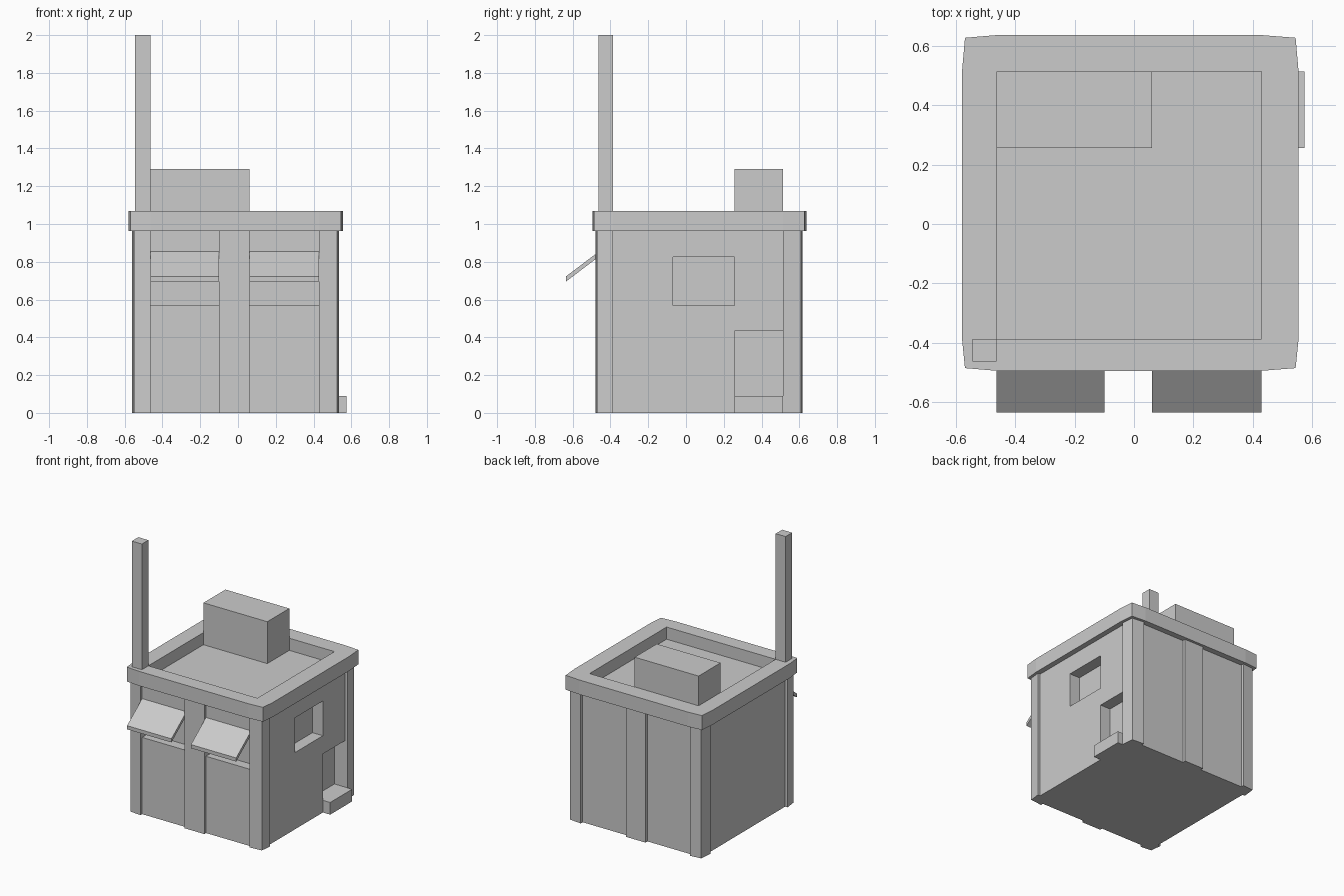
import bpy, bmesh

if "Cube" in bpy.data.objects:
    bpy.data.objects.remove(bpy.data.objects["Cube"])

# Key plan lines shared by all parts
XL, XR, YF, YB = -0.463, 0.43, -0.387, 0.514      # inner lines of corner piers
BAYS = [(XL, -0.10), (0.06, XR)]                  # two bays on front and back


def prism(name, pts, lo, hi, axis='z'):
    """Extrude a closed 2D profile: (x, y) along z, or (y, z) along x."""
    def at(p, h):
        return (p[0], p[1], h) if axis == 'z' else (h, p[0], p[1])
    bm = bmesh.new()
    a = [bm.verts.new(at(p, lo)) for p in pts]
    b = [bm.verts.new(at(p, hi)) for p in pts]
    bm.faces.new(a)
    bm.faces.new(b)
    for i in range(len(pts)):
        j = (i + 1) % len(pts)
        bm.faces.new((a[i], a[j], b[j], b[i]))
    bmesh.ops.recalc_face_normals(bm, faces=bm.faces)
    me = bpy.data.meshes.new(name)
    bm.to_mesh(me)
    bm.free()
    ob = bpy.data.objects.new(name, me)
    bpy.context.collection.objects.link(ob)
    return ob


def box(name, x0, x1, y0, y1, z0, z1):
    return prism(name, [(x0, y0), (x1, y0), (x1, y1), (x0, y1)], z0, z1)


def cut(target, cutter):
    """Subtract a cutter and discard it."""
    cutter.hide_render = True
    mod = target.modifiers.new("opening", 'BOOLEAN')
    mod.operation = 'DIFFERENCE'
    mod.solver = 'EXACT'
    mod.object = cutter
    bpy.context.view_layer.objects.active = target
    bpy.ops.object.modifier_apply(modifier=mod.name)
    bpy.data.objects.remove(cutter, do_unlink=True)


# Walls with recessed windows and a doorway
walls = box("walls", -0.54, 0.515, -0.46, 0.594, 0, 0.98)
for x0, x1 in BAYS:
    cut(walls, box("front_window_cutter", x0, x1, -0.6, YF, 0.568, 0.825))
cut(walls, box("side_window_cutter", XR, 0.7, -0.07, 0.257, 0.568, 0.825))
cut(walls, box("door_cutter", XR, 0.7, 0.257, YB, 0.05, 0.433))

# Corner piers, with slightly drawn-in outer corners
for sx, xi, xo in (("left", XL, -0.56), ("right", XR, 0.535)):
    for sy, yi, yo in (("front", YF, -0.48), ("back", YB, 0.617)):
        kx = xo + (0.01 if xo < 0 else -0.01)
        ky = yo + (0.009 if yo < 0 else -0.009)
        prism(f"{sy}_{sx}_pier", [(xi, yi), (xi, yo), (kx, ky), (xo, yi)], 0, 0.97)

# Middle piers on front and back
box("front_middle_pier", -0.10, 0.06, -0.48, YF, 0, 0.97)
box("back_middle_pier", -0.10, 0.06, YB, 0.617, 0, 0.97)

# Parapet ring around the sunken roof
parapet = prism("parapet", [
    (XL, -0.495), (XR, -0.495), (0.545, -0.486), (0.555, YF),
    (0.555, YB), (0.545, 0.628), (XR, 0.637), (XL, 0.637),
    (-0.57, 0.628), (-0.58, YB), (-0.58, YF), (-0.57, -0.486)], 0.963, 1.07)
cut(parapet, box("roof_cutter", XL, XR, YF, YB, 0.9, 1.2))

# Roof equipment
box("roof_unit", XL, 0.06, 0.257, YB, 0.97, 1.29)
box("mast", -0.545, XL, -0.463, YF, 1.06, 2.0)

# Sloped awnings over the front windows
for side, (x0, x1) in zip(("left", "right"), BAYS):
    prism(f"{side}_awning", [(-0.46, 0.855), (-0.636, 0.722), (-0.636, 0.695),
                             (-0.46, 0.828)], x0, x1, axis='x')

# Door step
box("door_step", XR, 0.575, 0.257, YB, 0, 0.09)
